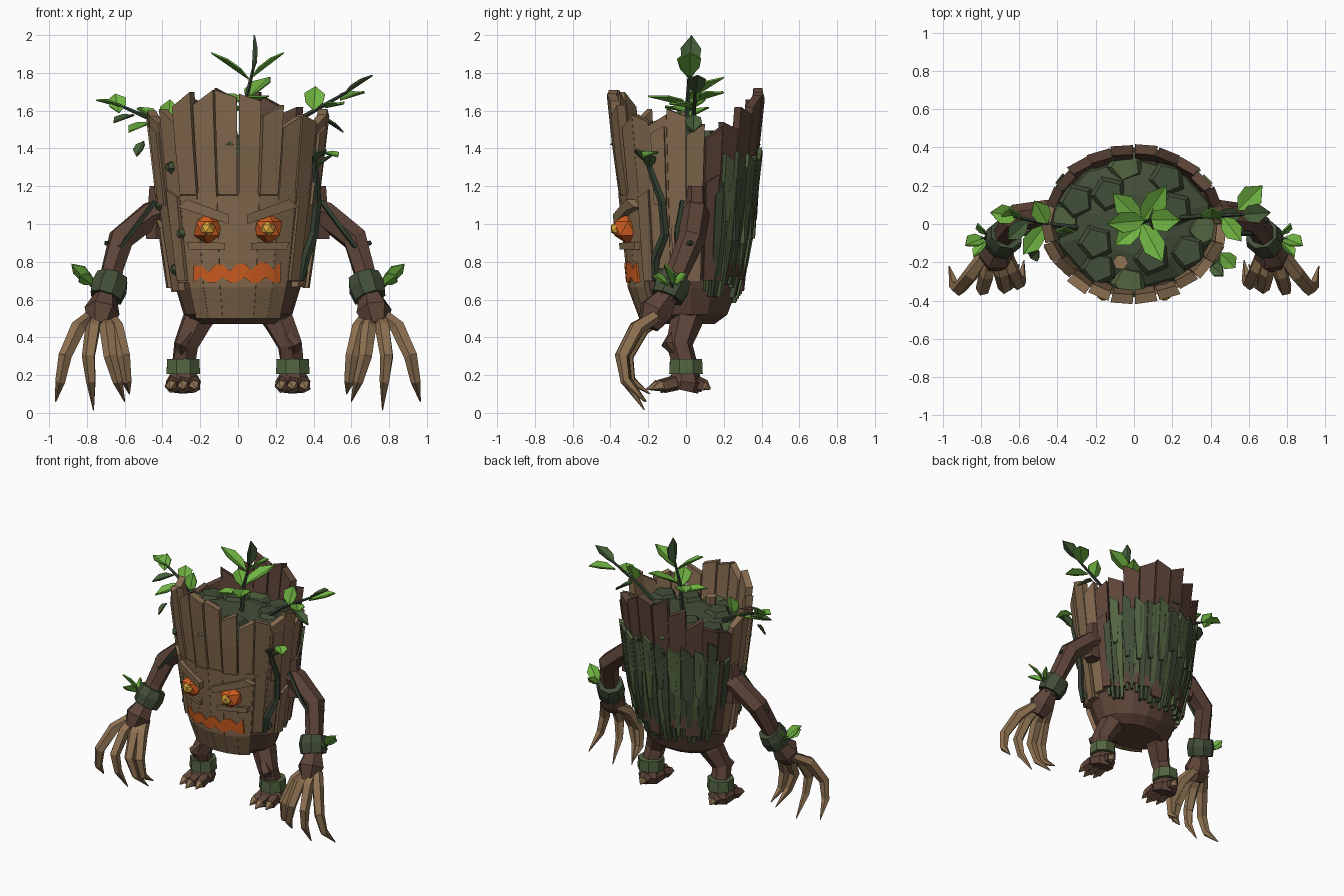
import bpy, bmesh, math, random
from mathutils import Vector as V

if "Cube" in bpy.data.objects:
    bpy.data.objects.remove(bpy.data.objects["Cube"])

random.seed(4)


def lin(c):
    return tuple((v / 255 / 12.92) if v < 11 else ((v / 255 + 0.055) / 1.055) ** 2.4 for v in c) + (1,)


MATS = {}
for n, c in dict(bark_light=(133, 107, 79), bark_dark=(93, 68, 56), claw_wood=(144, 115, 83),
                 moss_dark=(66, 78, 56), moss_light=(82, 100, 64), leaf_bright=(112, 180, 66),
                 leaf_dark=(72, 98, 60), stem_green=(52, 64, 50), ember_orange=(208, 94, 33),
                 ember_yellow=(220, 170, 60)).items():
    MATS[n] = bpy.data.materials.new(n)
    MATS[n].diffuse_color = lin(c)
NAMES = list(MATS)


class Part:
    """Collects simple solids into one flat shaded object."""
    def __init__(self):
        self.bm = bmesh.new()

    def add(self, verts, faces, mat):
        vs = [self.bm.verts.new(v) for v in verts]
        for f in faces:
            self.bm.faces.new([vs[i] for i in f]).material_index = NAMES.index(mat)

    def loft(self, rings, mat):
        n = len(rings[0])
        faces = [(r * n + i, r * n + (i + 1) % n, (r + 1) * n + (i + 1) % n, (r + 1) * n + i)
                 for r in range(len(rings) - 1) for i in range(n)]
        vs = [v for r in rings for v in r]
        faces += [tuple(range(n)), tuple(range(len(vs) - n, len(vs)))]
        self.add(vs, faces, mat)

    def tube(self, pts, radii, mat, n=6):
        pts = [V(p) for p in pts]
        total = pts[-1] - pts[0]
        ref = V([1 if i == min(range(3), key=lambda k: abs(total[k])) else 0 for i in range(3)])
        rings = []
        for i, p in enumerate(pts):
            d = (pts[min(i + 1, len(pts) - 1)] - pts[max(i - 1, 0)]).normalized()
            u = d.cross(ref).normalized()
            w = d.cross(u)
            rings.append([p + radii[i] * (u * math.cos(t) + w * math.sin(t))
                          for t in [2 * math.pi * k / n + 0.4 for k in range(n)]])
        self.loft(rings, mat)

    def leaf(self, base, tip, width, mat="leaf_bright", up=(0, 0, 1)):
        b, t = V(base), V(tip)
        d = t - b
        s = d.cross(V(up)).normalized() * width / 2
        k = s.cross(d).normalized() * width * 0.16
        rim = [b, b + d * .3 + s * .85 + k, b + d * .65 + s + k, t, b + d * .65 - s + k, b + d * .3 - s * .85 + k]
        low = k.normalized() * -0.008
        vs = rim + [p + low for p in rim]
        self.add(vs, [(0, 1, 2, 3), (0, 3, 4, 5), (9, 8, 7, 6), (11, 10, 9, 6)] +
                 [(i, (i + 1) % 6, (i + 1) % 6 + 6, i + 6) for i in range(6)], mat)

    def done(self, name):
        bmesh.ops.recalc_face_normals(self.bm, faces=self.bm.faces)
        me = bpy.data.meshes.new(name)
        for m in MATS.values():
            me.materials.append(m)
        self.bm.to_mesh(me)
        self.bm.free()
        bpy.context.collection.objects.link(bpy.data.objects.new(name, me))


# Trunk outline: height, half width, half depth
PROFILE = [(0.46, .30, .23), (0.65, .36, .305), (1.1, .425, .35), (1.6, .485, .405), (1.8, .505, .425)]


def radius(z):
    for (a, ax, ay), (b, bx, by) in zip(PROFILE, PROFILE[1:]):
        if z <= b:
            break
    t = (z - a) / (b - a)
    return ax + (bx - ax) * t, ay + (by - ay) * t


def on_trunk(deg, z, off=0):
    # 0 degrees is the front, 90 is +x
    a = math.radians(deg)
    rx, ry = radius(z)
    return V(((rx + off) * math.sin(a), -(ry + off) * math.cos(a), z))


def front_y(x, z):
    rx, ry = radius(z)
    return -ry * math.sqrt(1 - (x / rx) ** 2)


def strip(part, deg, half, z0, z1, mat, out=0, thick=.05, slant=0, taper=1, lift=0):
    # curved board that follows the trunk, with a slanted top
    rings = []
    for i in range(5):
        t = i / 4
        h = half * (taper + (1 - taper) * min(1, t * 2))
        za, zb = z0 + (z1 - slant - z0) * t, z0 + (z1 + slant - z0) * t
        o = out + lift * min(1, t * 2)
        rings.append([on_trunk(deg - h, za, o), on_trunk(deg + h, zb, o),
                      on_trunk(deg + h, zb, o - thick), on_trunk(deg - h, za, o - thick)])
    part.loft(rings, mat)


# Inner trunk and mossy top
p = Part()
angles = range(0, 360, 24)
p.loft([[on_trunk(a, z, o) for a in angles] for z, o in
        [(.47, -.08), (.52, -.03), (.66, -.03), (1.1, -.04), (1.38, -.04)]], "bark_dark")
p.done("inner_trunk")
p = Part()
p.loft([[V((x * s, y * s, z)) for x, y, _ in [on_trunk(a, 1.4, -.03) for a in range(0, 360, 36)]]
        for s, z in [(1, 1.36), (.95, 1.4), (.68, 1.45), (.45, 1.47)]], "moss_dark")
for i in range(12):
    s = (.8, .5, .72)[i % 3]
    c = on_trunk(i * 30 + random.uniform(-8, 8), 1.4) * s
    c.z = 1.36 + .1 * min(1, (1 - s) / .35)
    p.tube([c, c + V((0, 0, .035))], [.1, .075], "moss_light" if i % 3 == 0 else "moss_dark", 5)
p.tube([(-.07, -.2, 1.42), (-.07, -.2, 1.52)], [.03, .04], "claw_wood", 6)
p.done("moss_top")

# Bark boards around the trunk, pale in front and dark behind
TOPS = [1.67, 1.60, 1.54, 1.56, 1.55, 1.59, 1.50, 1.48, 1.52, 1.60, 1.65, 1.68,
        1.69, 1.63, 1.55, 1.50, 1.47, 1.52, 1.58, 1.55, 1.57, 1.66, 1.67, 1.69]
p = Part()
for i, top in enumerate(TOPS):
    deg = i * 15 + 7.5
    face = i < 3 or i > 20
    z0 = 1.155 if face else .64 + random.uniform(0, .09)
    strip(p, deg, 7.1 + random.uniform(-.4, .5), z0, top, "bark_dark" if 105 < deg < 255 else "bark_light",
          random.uniform(-.006, .008), .05, random.choice((-.04, -.02, .03, .04)), 1, random.uniform(0, .01))
    if face:
        strip(p, deg, 7.4, .5, 1.165 - .015 * (i % 2), "bark_light", .002, .05)
# short overlapping side boards
for s in (-1, 1):
    for deg, z0, z1 in ((52, .7, 1.16), (68, 1.1, 1.5), (83, .66, 1.0), (112, .7, 1.24)):
        strip(p, s * deg, 5.5, z0, z1, "bark_dark" if deg > 100 else "bark_light", .018, .03, .02 * s)
p.done("bark_boards")

# Hanging moss on the back, long layer under a shorter one
p = Part()
for k, deg in enumerate(range(112, 252, 6)):
    edge = abs(deg - 180) / 68
    strip(p, deg, 3.4, .54 + .06 * edge + random.uniform(0, .11), 1.33 - .12 * edge + random.uniform(-.05, .05),
          "moss_dark" if k % 3 else "moss_light", -.012 + .01 * (k % 2), .04, .02, .5, .028)
    if k % 2 == 0 and edge < .92:
        strip(p, deg + 2, 4.2, .97 + random.uniform(-.08, .08), 1.37 + random.uniform(-.05, .03),
              "moss_light" if k % 4 else "moss_dark", .034, .035, -.02, .5, -.008)
p.done("hanging_moss")


def slab(part, poly, out, mat, depth=.06):
    part.loft([[V((x, front_y(x, z) - o, z)) for x, z in poly] for o in (out, out - depth)], mat)


# Brows, lids and eyes
p, e = Part(), Part()
for s in (-1, 1):
    slab(p, [(s * x, z) for x, z in ((.05, 1.0), (.05, 1.05), (.27, 1.13), (.32, 1.09), (.26, 1.07))], .045, "bark_light")
    slab(p, [(s * x, z) for x, z in ((.07, .865), (.07, .9), (.27, .905), (.26, .865))], .03, "bark_light")
    for r, y, mat in ((.083, front_y(.155, .98) + .005, "ember_orange"), (.042, front_y(.155, .98) - .05, "ember_yellow")):
        before = set(e.bm.faces)
        new = bmesh.ops.create_icosphere(e.bm, subdivisions=1, radius=r)["verts"]
        for v in new:
            v.co += V((s * .16, y, .975))
        for f in set(e.bm.faces) - before:
            f.material_index = NAMES.index(mat)
p.done("brows_and_lids")
e.done("eyes")

# Jagged glowing mouth
p = Part()
N = 12
cols = []
for i in range(N + 1):
    x = -.235 + .46 * i / N
    cols.append((x, .69 + (.028 if i % 3 == 1 else 0), .78 - (.038 if i % 3 == 2 else 0) + .02 * i / N))
for (xa, la, ha), (xb, lb, hb) in zip(cols, cols[1:]):
    slab(p, [(xa, la), (xb, lb), (xb, hb), (xa, ha)], .008, "ember_orange", .009)
p.done("mouth")

# Limbs, mirrored
for s, side in ((-1, "left"), (1, "right")):
    def m(*pts):
        return [(s * x, y, z) for x, y, z in pts]

    p = Part()
    p.tube(m((.36, .05, 1.08), (.46, .05, 1.05), (.62, .03, .92), (.665, -.04, .76), (.70, -.11, .6)),
           [.075, .075, .073, .062, .065], "bark_dark")
    p.tube(m((.42, .05, 1.2), (.43, .05, .92)), [.05, .06], "bark_dark", 5)
    p.tube(m((.70, -.1, .62), (.72, -.16, .54), (.735, -.2, .46)), [.06, .095, .06], "bark_dark")
    p.done(side + "_arm")
    p = Part()
    p.tube(m((.665, -.05, .72), (.68, -.075, .67), (.70, -.1, .61)), [.088, .1, .09], "moss_dark", 8)
    p.tube(m((.44, -.02, 1.12), (.56, -.05, .96), (.62, -.05, .88), (.7, .03, .9)), [.014] * 4, "stem_green", 4)
    p.tube(m((.76, -.07, .66), (.8, -.08, .70)), [.01, .008], "stem_green", 4)
    p.leaf(*m((.78, -.07, .68), (.88, -.11, .79)), .085, up=(s * .6, 0, 1))
    p.leaf(*m((.77, -.09, .68), (.84, -.17, .73)), .07, up=(s, 0, 1))
    p.leaf(*m((.77, -.06, .68), (.82, .0, .74)), .06, up=(s, 0, 1))
    p.done(side + "_arm_moss")
    # Long curved claws
    p = Part()
    for bx, mx, tx, dy, tz in ((.78, .915, .965, 0, .06), (.745, .79, .765, 0, .015),
                               (.71, .675, .60, .01, .06), (.68, .605, .575, .03, .10)):
        p.tube(m((bx, -.16 + dy, .51), ((bx + mx) / 2, -.26 + dy, .45), (mx, -.34 + dy, .30),
                 ((mx + tx) / 2, -.32 + dy, .17), (tx, -.22 + dy, tz)), [.034, .042, .037, .028, .003], "claw_wood", 5)
    p.done(side + "_claws")
    p = Part()
    p.tube(m((.17, .02, .56), (.22, .0, .48), (.275, -.035, .36), (.29, 0, .24), (.29, 0, .17)),
           [.09, .085, .07, .065, .08], "bark_dark")
    p.tube(m((.29, -.01, .21), (.29, -.01, .165), (.29, -.02, .12)), [.07, .095, .085], "bark_dark", 7)
    p.tube(m((.25, -.06, .42), (.30, -.09, .36), (.30, -.05, .31)), [.03, .04, .02], "bark_dark", 5)
    p.done(side + "_leg")
    p = Part()
    p.tube(m((.29, 0, .205), (.29, 0, .285)), [.096, .092], "moss_light", 8)
    p.done(side + "_ankle_moss")
    # Dark toes with pale nails
    p = Part()
    for x, tx, y, ty in ((.24, .225, -.05, -.18), (.29, .29, -.06, -.21), (.34, .36, -.05, -.18), (.29, .29, .05, .13)):
        a, c = V((s * x, y, .16)), V((s * tx, ty, .125))
        p.tube([a, a.lerp(c, .55)], [.042, .038], "bark_dark", 5)
        p.tube([a.lerp(c, .45), a.lerp(c, .65) + V((0, 0, .008)), c], [.03, .031, .003], "claw_wood", 5)
    p.done(side + "_toes")

# Sprouts growing from the top
p = Part()
p.tube([(.03, 0, 1.44), (.04, .01, 1.65), (.08, .02, 1.82)], [.017, .013, .008], "stem_green", 5)
p.tube([(.2, .03, 1.45), (.35, .04, 1.57), (.58, .05, 1.70)], [.017, .013, .008], "stem_green", 5)
p.tube([(-.3, -.02, 1.46), (-.45, 0, 1.55), (-.63, .04, 1.63)], [.017, .013, .008], "stem_green", 5)
p.leaf((.08, .02, 1.80), (.09, .03, 2.0), .11, "leaf_dark", (1, 0, 0))
for base, tip, w, mat in (
        ((.06, .02, 1.77), (-.14, .0, 1.91), .11, "leaf_bright"), ((.07, .02, 1.78), (.24, .02, 1.91), .12, "leaf_bright"),
        ((.04, .01, 1.66), (.17, .20, 1.78), .12, "leaf_bright"), ((.04, .01, 1.63), (.15, -.2, 1.68), .12, "leaf_bright"),
        ((.04, .01, 1.64), (-.11, .16, 1.69), .11, "leaf_bright"), ((.04, 0, 1.6), (-.1, -.11, 1.62), .1, "leaf_bright"),
        ((.56, .05, 1.69), (.71, .06, 1.79), .1, "leaf_dark"), ((.54, .07, 1.66), (.67, .2, 1.70), .12, "leaf_bright"),
        ((.46, .04, 1.62), (.56, -.09, 1.64), .1, "leaf_bright"), ((.42, .04, 1.58), (.56, .04, 1.49), .09, "leaf_dark"),
        ((.45, -.15, 1.38), (.53, -.23, 1.36), .09, "leaf_bright"),
        ((-.60, .04, 1.62), (-.75, .06, 1.66), .1, "leaf_bright"),
        ((-.45, 0, 1.56), (-.52, .12, 1.62), .1, "leaf_bright"), ((-.46, 0, 1.54), (-.58, -.16, 1.49), .1, "leaf_bright"),
        ((-.55, .02, 1.58), (-.66, -.08, 1.54), .09, "leaf_dark"),
        ((-.50, -.14, 1.44), (-.54, -.18, 1.36), .07, "leaf_dark")):
    p.leaf(base, tip, w, mat)
# leaves turned towards the front
for base, tip, w in (((.40, .03, 1.6), (.41, .08, 1.73), .11), ((-.63, .02, 1.59), (-.65, .08, 1.69), .1),
                     ((-.37, -.04, 1.53), (-.36, -.02, 1.66), .1)):
    p.leaf(base, tip, w, "leaf_bright", (0, -1, .6))
p.done("top_sprouts")

# Vine climbing the right side, with moss tufts on the bark
p = Part()
p.tube([on_trunk(d, z, .02) for d, z in ((60, .7), (62, .82), (72, .95), (70, 1.12), (63, 1.25), (58, 1.36))],
       [.016, .026, .024, .022, .018, .012], "stem_green", 5)
p.leaf(on_trunk(58, 1.33, .02), on_trunk(56, 1.4, .1), .07, "leaf_dark")
p.leaf(on_trunk(60, 1.3, .02), on_trunk(66, 1.37, .09), .07, "leaf_dark")
for d, z in ((-52, 1.3), (-62, .76), (-48, .95), (66, .74), (-75, 1.1)):
    c = on_trunk(d, z)
    p.tube([c, c * 1.06 - V((0, 0, z * .06))], [.035, .02], "moss_dark", 5)
p.done("side_vine")

for m in bpy.data.materials:
    if m.users and not m.is_grease_pencil:
        m.use_nodes = True
        m.node_tree.nodes["Principled BSDF"].inputs["Base Color"].default_value = m.diffuse_color
